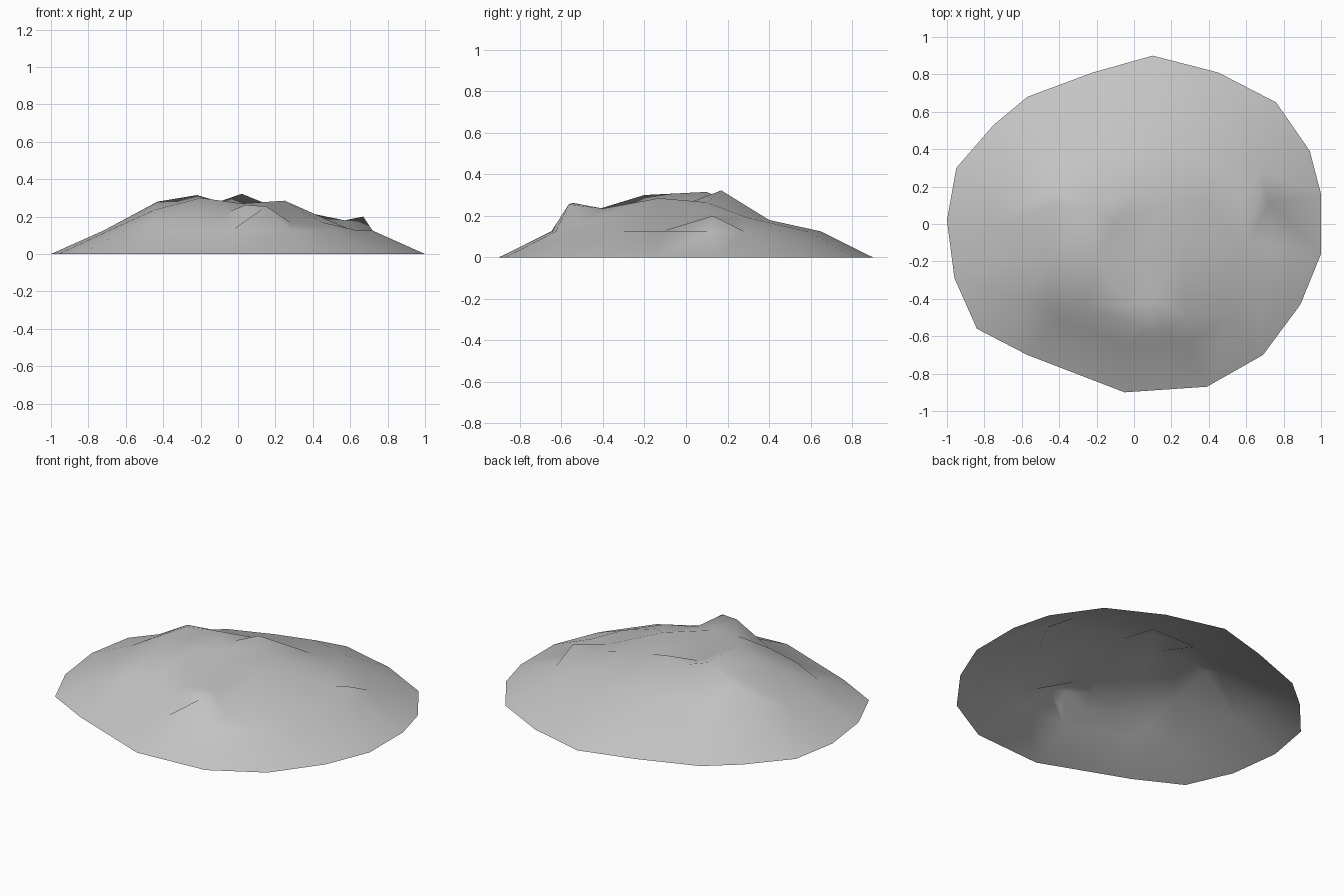
import bpy
from mathutils import Vector
from mathutils.geometry import delaunay_2d_cdt

default_cube = bpy.data.objects.get("Cube")
if default_cube:
    bpy.data.objects.remove(default_cube, do_unlink=True)


def make_material(name, colour):
    material = bpy.data.materials.new(name)
    material.use_nodes = True
    material.diffuse_color = colour
    shader = material.node_tree.nodes["Principled BSDF"]
    shader.inputs["Base Color"].default_value = colour
    shader.inputs["Roughness"].default_value = 0.9
    return material


def scaled_ring(outline, scale, height):
    """Copy the ground outline inward at one height."""
    return [(x * scale, y * scale, height) for x, y in outline]


def build_terrain(name, points, material):
    """Triangulate scattered height points into one smooth open shell."""
    flat = [Vector((x, y)) for x, y, z in points]
    verts, edges, faces, origins, *rest = delaunay_2d_cdt(flat, [], [], 0, 0.0001)
    heights = [points[source[0]][2] for source in origins]
    coords = [(v.x, v.y, z) for v, z in zip(verts, heights)]
    mesh = bpy.data.meshes.new(name)
    mesh.from_pydata(coords, [], faces)
    mesh.materials.append(material)
    mesh.shade_smooth()
    terrain = bpy.data.objects.new(name, mesh)
    bpy.context.scene.collection.objects.link(terrain)
    return terrain


# Irregular ground outline, counter-clockwise
outline = [
    (1, .16), (.94, .39), (.76, .65), (.45, .81), (.1, .9), (-.22, .81),
    (-.57, .68), (-.75, .53), (-.95, .3), (-1, .02), (-.96, -.29),
    (-.84, -.56), (-.57, -.7), (-.05, -.9), (.39, -.87), (.69, -.7),
    (.89, -.43), (1, -.16),
]

# Summit ridge with a shallow saddle in front of it
summit = [
    (-.46, .17, .26), (-.43, .1, .28), (-.22, .1, .315), (-.1, .12, .28),
    (.02, .17, .322), (.16, .1, .265), (-.1, .02, .265),
    (-.2, -.2, .3), (.02, -.2, .27), (.25, -.13, .285),
]

# Shoulders falling away on the sides and back
shoulders = [
    (-.45, -.2, .235), (-.45, -.42, .18), (-.4, .32, .19),
    (-.1, .4, .18), (.2, .4, .18), (.45, .3, .19),
    (.4, .1, .215), (.45, -.35, .17), (-.25, -.45, .2),
]

# Small spur on one side with a hollow beside it
spur = [(.57, .12, .18), (.67, .13, .2), (.6, -.1, .13)]

# Steep rock lip at the front
lip = [
    (-.04, -.43, .23), (.04, -.545, .262), (.15, -.565, .255),
    (.05, -.58, .17), (.28, -.5, .17), (.1, -.4, .235), (-.1, -.5, .17),
]

stone = make_material("stone_grey", (.55, .55, .55, 1))
foot = scaled_ring(outline, 1, 0)
skirt = scaled_ring(outline, .72, .125)
build_terrain("rocky_mound", foot + skirt + summit + shoulders + spur + lip, stone)
